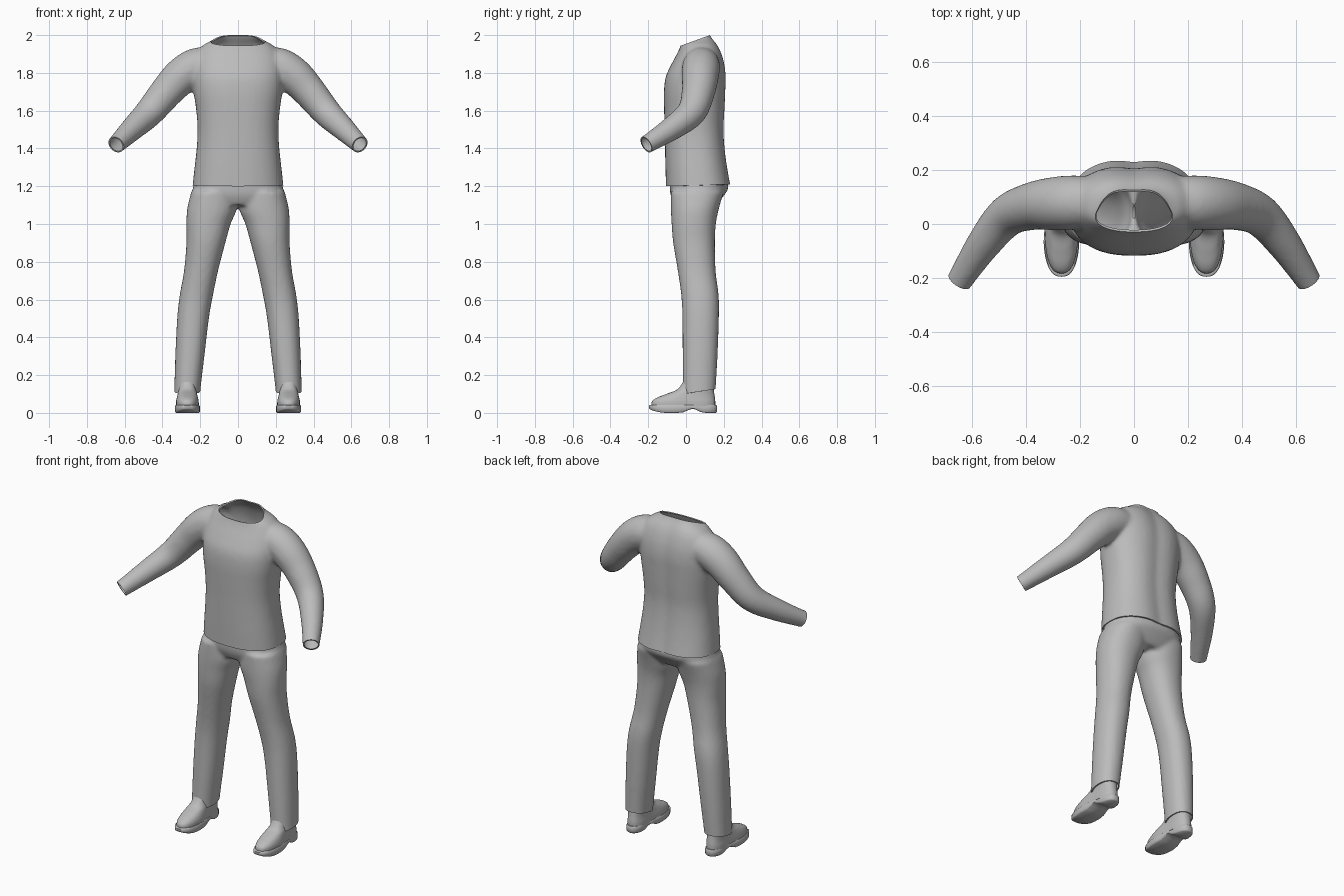
import bpy, bmesh, math
from mathutils import Vector

if "Cube" in bpy.data.objects:
    bpy.data.objects.remove(bpy.data.objects["Cube"])

fabric = bpy.data.materials.new("plain_grey")
fabric.diffuse_color = (0.5, 0.5, 0.5, 1)
fabric.use_nodes = True
fabric.node_tree.nodes["Principled BSDF"].inputs["Base Color"].default_value = fabric.diffuse_color


def spline(keys, n=5):
    """Catmull-Rom interpolation of key tuples."""
    out = []
    for i in range(len(keys) - 1):
        a, b, c, d = [keys[min(max(i + k, 0), len(keys) - 1)] for k in (-1, 0, 1, 2)]
        for s in range(n):
            t = s / n
            out.append([0.5 * (2 * q + (r - p) * t + (2 * p - 5 * q + 4 * r - w) * t * t
                               + (3 * q - p - 3 * r + w) * t ** 3)
                        for p, q, r, w in zip(a, b, c, d)])
    return out + [list(keys[-1])]


def skin(bm, rings):
    """Join rings of points into a closed tube."""
    vs = [[bm.verts.new(p) for p in ring] for ring in rings]
    n = len(vs[0])
    faces = [bm.faces.new((a[i], a[(i + 1) % n], b[(i + 1) % n], b[i]))
             for a, b in zip(vs, vs[1:]) for i in range(n)]
    faces += [bm.faces.new(vs[0][::-1]), bm.faces.new(vs[-1])]
    bmesh.ops.recalc_face_normals(bm, faces=faces)


def stack(bm, keys, side=1, power=2.0, groove=0.0, n=40):
    """Horizontal superellipse rings from keys (z, cx, front y, back y, half width)."""
    rings = []
    for z, cx, y0, y1, rx in spline(keys):
        ring = []
        for i in range(n):
            a = math.tau * i / n
            c, s = math.cos(a), math.sin(a)
            x = rx * math.copysign(abs(c) ** (2 / power), c)
            y = (y0 + y1) / 2 + (y1 - y0) / 2 * math.copysign(abs(s) ** (2 / power), s)
            if s > 0:
                y -= groove * math.exp(-(x / 0.05) ** 2)
            ring.append((side * (cx + x), y, z))
        rings.append(ring)
    skin(bm, rings)


def sweep(bm, keys, side, n=28):
    """Round tube along keys (x, y, z, radius)."""
    pts = spline(keys)
    rings = []
    for i, p in enumerate(pts):
        t = (Vector(pts[min(i + 1, len(pts) - 1)][:3]) - Vector(pts[max(i - 1, 0)][:3])).normalized()
        u = t.cross(Vector((0, 1, 0))).normalized()
        v = t.cross(u)
        ring = []
        for k in range(n):
            a = math.tau * k / n
            q = Vector(p[:3]) + p[3] * (u * math.cos(a) + v * math.sin(a))
            ring.append((side * q.x, q.y, q.z))
        rings.append(ring)
    skin(bm, rings)


def finish(name, bm):
    me = bpy.data.meshes.new(name)
    bm.to_mesh(me)
    bm.free()
    ob = bpy.data.objects.new(name, me)
    bpy.context.collection.objects.link(ob)
    me.materials.append(fabric)
    bpy.ops.object.select_all(action='DESELECT')
    ob.select_set(True)
    bpy.context.view_layer.objects.active = ob
    bpy.ops.object.shade_smooth_by_angle(angle=math.radians(50))
    return ob


def garment(name, bm, cuts, smooth):
    """Fuse the tubes, soften the joins, cut the openings and turn in their edges."""
    ob = finish(name, bm)
    m = ob.modifiers.new("fuse", 'REMESH')
    m.mode, m.voxel_size = 'VOXEL', 0.011
    m = ob.modifiers.new("soften", 'SMOOTH')
    m.factor, m.iterations = 0.5, smooth
    for mod in ("fuse", "soften"):
        bpy.ops.object.modifier_apply(modifier=mod)
    bm = bmesh.new()
    bm.from_mesh(ob.data)
    for co, no in cuts:
        bmesh.ops.bisect_plane(bm, geom=bm.verts[:] + bm.edges[:] + bm.faces[:],
                               plane_co=co, plane_no=no, clear_outer=True)
    bm.normal_update()
    edges = [e for e in bm.edges if e.is_boundary]
    inward = {v: v.normal.copy() for e in edges for v in e.verts}
    where = {tuple(v.co): nrm for v, nrm in inward.items()}
    new = bmesh.ops.extrude_edge_only(bm, edges=edges)["geom"]
    for v in [g for g in new if isinstance(g, bmesh.types.BMVert)]:
        v.co -= where[tuple(v.co)] * 0.008
    bm.to_mesh(ob.data)
    bm.free()
    bpy.ops.object.shade_smooth_by_angle(angle=math.radians(50))


# Shirt: torso plus two bent sleeves, open at hem, neck and cuffs
bm = bmesh.new()
stack(bm, [(1.14, 0, -.105, .255, .246), (1.2, 0, -.106, .242, .241), (1.3, 0, -.109, .224, .23),
           (1.4, 0, -.111, .211, .219), (1.5, 0, -.113, .205, .214), (1.6, 0, -.116, .21, .221),
           (1.7, 0, -.117, .214, .235), (1.78, 0, -.107, .216, .24), (1.85, 0, -.075, .208, .235),
           (1.91, 0, -.043, .19, .215), (1.95, 0, -.027, .17, .18), (1.98, 0, -.022, .148, .125),
           (2.01, 0, -.022, .132, .104), (2.06, 0, -.022, .13, .1)], power=2.4, groove=.012)
for side in (1, -1):
    sweep(bm, [(.14, .085, 1.845, .09), (.22, .08, 1.832, .1), (.30, .075, 1.782, .098),
               (.38, .065, 1.698, .088), (.47, .028, 1.59, .077), (.56, -.08, 1.503, .063),
               (.645, -.21, 1.42, .048), (.68, -.262, 1.387, .046)], side)
garment("shirt", bm, [((0, 0, 1.203), (0, 0.03, -1)), ((0, -.02, 1.947), (0, -.36, 1)),
                      ((.645, -.21, 1.42), (.49, -.75, -.46)),
                      ((-.645, -.21, 1.42), (-.49, -.75, -.46))], 9)

# Trousers: hips plus two legs, open at waist and ankles
bm = bmesh.new()
stack(bm, [(1.1, 0, -.06, .16, .19), (1.15, 0, -.081, .2, .245), (1.2, 0, -.086, .225, .236),
           (1.3, 0, -.086, .205, .22)], power=2.3)
for side in (1, -1):
    stack(bm, [(.05, .27, -.017, .155, .068), (.12, .268, -.017, .157, .069),
               (.3, .255, -.018, .167, .077), (.5, .238, -.019, .174, .084),
               (.62, .221, -.025, .173, .088), (.75, .196, -.043, .157, .09),
               (.9, .17, -.068, .153, .103), (1.0, .156, -.076, .158, .117),
               (1.08, .138, -.08, .174, .131), (1.17, .13, -.08, .2, .118)], side, power=2.2)
garment("trousers", bm, [((0, 0, 1.24), (0, 0, 1)), ((0, .07, .113), (0, .15, -1))], 6)

# Shoes: rounded upper on a sole with a heel and raised arch
for side, label in ((1, "right"), (-1, "left")):
    bm = bmesh.new()
    stack(bm, [(.035, .268, -.183, .155, .062), (.06, .268, -.18, .155, .062),
               (.08, .268, -.155, .153, .059), (.1, .268, -.105, .15, .056),
               (.125, .268, -.045, .147, .054), (.17, .268, -.012, .142, .052)], side, power=2.4)
    for v in bm.verts:
        v.co.x -= side * .12 * (abs(v.co.x) - .268) * math.exp(-((v.co.y - .03) / .06) ** 2)
    finish(label + "_shoe_upper", bm)

    bm = bmesh.new()
    skin_rings = []
    for z, grow in ((0, -.006), (.006, 0), (.036, 0), (.042, -.004), (.042, -.012)):
        ring = []
        for i in range(56):
            a = math.tau * i / 56
            c, s = math.cos(a), math.sin(a)
            y = -.015 + (.18 + grow) * math.copysign(abs(s) ** .8, s)
            x = (.068 + grow) * math.copysign(abs(c) ** .8, c)
            x *= 1 - .17 * math.exp(-((y - .04) / .07) ** 2) - (.08 if y > .04 else 0)
            # underside rises at the arch and the toe tip
            lift = .022 * math.exp(-((y - .035) / .035) ** 2) + .02 * max(0, (-.1 - y) / .095) ** 2
            zz = z + lift * (1 - z / .042)
            ring.append((side * (.268 + x), y, zz))
        skin_rings.append(ring)
    skin(bm, skin_rings)
    bmesh.ops.triangulate(bm, faces=[f for f in bm.faces if len(f.verts) > 4])
    finish(label + "_shoe_sole", bm)
